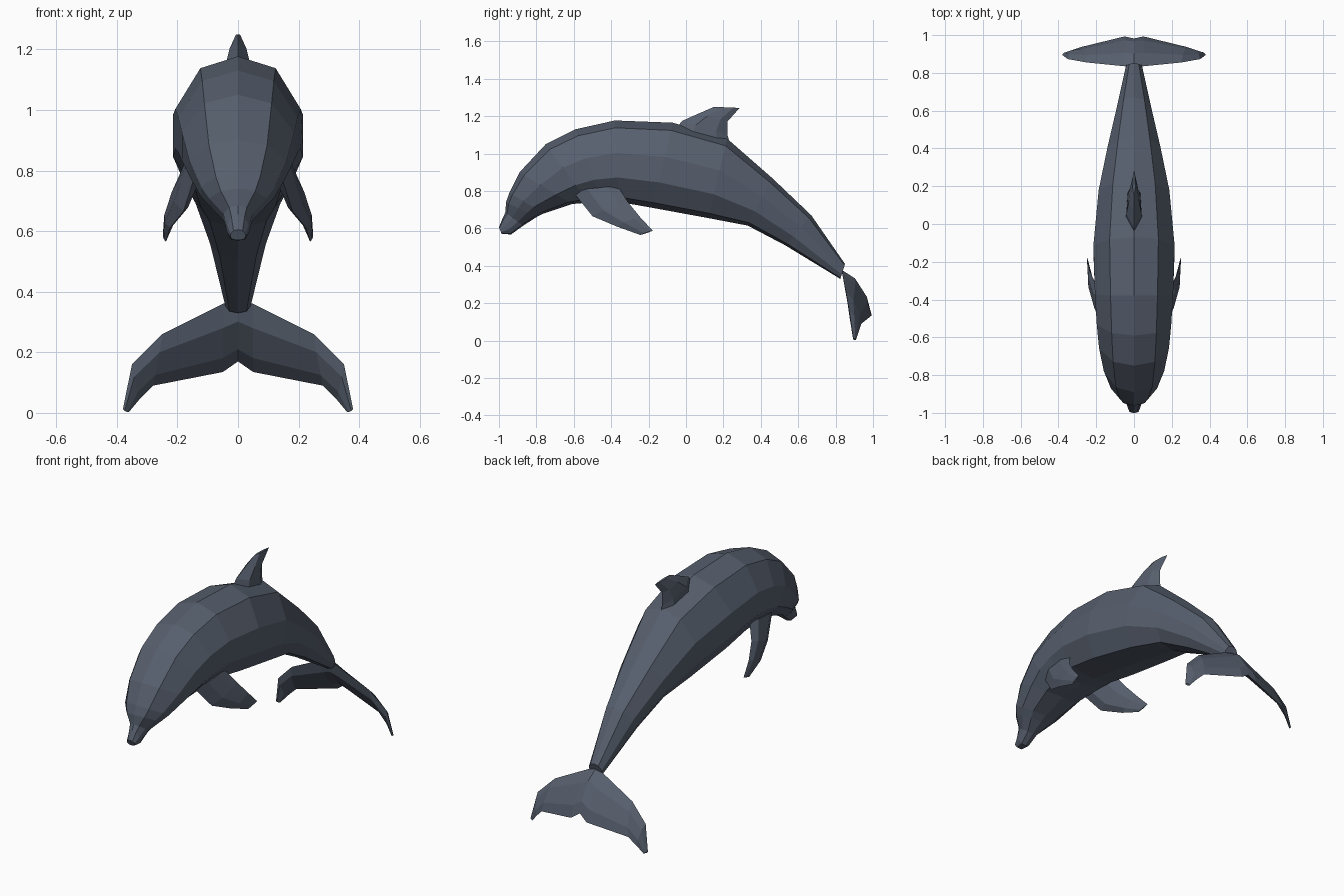
import bpy, bmesh
from mathutils import Vector

skin = bpy.data.materials.new("slate_grey_skin")
skin.diffuse_color = (0.095, 0.115, 0.155, 1)


def loft(name, rings, mirror=False):
    """Skin a list of equal-length point rings, cap both ends, keep faces flat."""
    bm = bmesh.new()
    loops = [[bm.verts.new(p) for p in ring] for ring in rings]
    n = len(loops[0])
    for a, b in zip(loops, loops[1:]):
        for i in range(n):
            j = (i + 1) % n
            bm.faces.new((a[i], a[j], b[j], b[i]))
    bm.faces.new(loops[0])
    bm.faces.new(loops[-1])
    bmesh.ops.recalc_face_normals(bm, faces=bm.faces)
    me = bpy.data.meshes.new(name)
    bm.to_mesh(me)
    bm.free()
    me.materials.append(skin)
    ob = bpy.data.objects.new(name, me)
    bpy.context.collection.objects.link(ob)
    if mirror:
        m = ob.modifiers.new("mirror", 'MIRROR')
        m.use_mirror_merge = False
    return ob


def blade(lead, trail, thick, normal):
    """Six-sided fin section from leading edge to trailing edge."""
    a, b, n = Vector(lead), Vector(trail), Vector(normal).normalized() * thick
    f, r = a.lerp(b, 0.3), a.lerp(b, 0.75)
    return [a, f + n, r + n * 0.8, b, r - n * 0.8, f - n]


# body: back (y, z), belly (y, z), half width for each section
SECTIONS = [
    (-1.0, 0.605, -0.985, 0.57, 0.025),
    (-0.98, 0.655, -0.935, 0.568, 0.036),
    (-0.966, 0.685, -0.87, 0.615, 0.048),
    (-0.962, 0.74, -0.80, 0.66, 0.095),
    (-0.945, 0.79, -0.76, 0.68, 0.122),
    (-0.89, 0.90, -0.61, 0.73, 0.16),
    (-0.75, 1.05, -0.52, 0.738, 0.185),
    (-0.59, 1.13, -0.45, 0.744, 0.197),
    (-0.38, 1.177, -0.36, 0.742, 0.207),
    (-0.07, 1.165, -0.18, 0.71, 0.215),
    (0.22, 1.08, 0.12, 0.655, 0.187),
    (0.46, 0.87, 0.33, 0.615, 0.14),
    (0.67, 0.67, 0.53, 0.51, 0.092),
    (0.85, 0.41, 0.825, 0.33, 0.042),
]
HALF = [(0, 1), (0.6, 0.91), (1, 0.6), (1, 0.3), (0.66, 0.06), (0, 0)]
RING = HALF + [(-x, t) for x, t in HALF[-2:0:-1]]
rings = []
for ty, tz, by, bz, w in SECTIONS:
    top, low = Vector((0, ty, tz)), Vector((0, by, bz))
    rings.append([low.lerp(top, t) + Vector((x * w, 0, 0)) for x, t in RING])
loft("body", rings)

# tail fluke: right half stations, reflected to the left
FLUKE = [
    ((0.38, 0.895, 0.012), (0.36, 0.908, 0.003), 0.006),
    ((0.35, 0.873, 0.16), (0.325, 0.922, 0.045), 0.014),
    ((0.25, 0.855, 0.26), (0.28, 0.937, 0.09), 0.018),
    ((0.05, 0.835, 0.36), (0.05, 0.993, 0.135), 0.026),
]
flip = lambda p: (-p[0], p[1], p[2])
stations = FLUKE + [((0, 0.83, 0.38), (0, 0.982, 0.17), 0.032)]
stations += [(flip(a), flip(b), t) for a, b, t in reversed(FLUKE)]
loft("tail_fluke", [blade(a, b, t, (0, 0.87, 0.49)) for a, b, t in stations])

# dorsal fin
DORSAL = [
    ((0, -0.05, 1.14), (0, 0.235, 1.05), 0.042),
    ((0, -0.02, 1.175), (0, 0.222, 1.10), 0.04),
    ((0, 0.07, 1.215), (0, 0.222, 1.172), 0.028),
    ((0, 0.15, 1.25), (0, 0.287, 1.244), 0.007),
]
loft("dorsal_fin", [blade(a, b, t, (1, 0, 0)) for a, b, t in DORSAL])

# pair of flippers
FLIPPER = [
    ((0.14, -0.60, 0.79), (0.16, -0.36, 0.82), 0.03),
    ((0.18, -0.50, 0.665), (0.207, -0.31, 0.74), 0.025),
    ((0.225, -0.37, 0.61), (0.235, -0.245, 0.66), 0.015),
    ((0.238, -0.245, 0.565), (0.248, -0.178, 0.588), 0.004),
]
loft("flippers", [blade(a, b, t, (0.9, 0, 0.4)) for a, b, t in FLIPPER], mirror=True)
